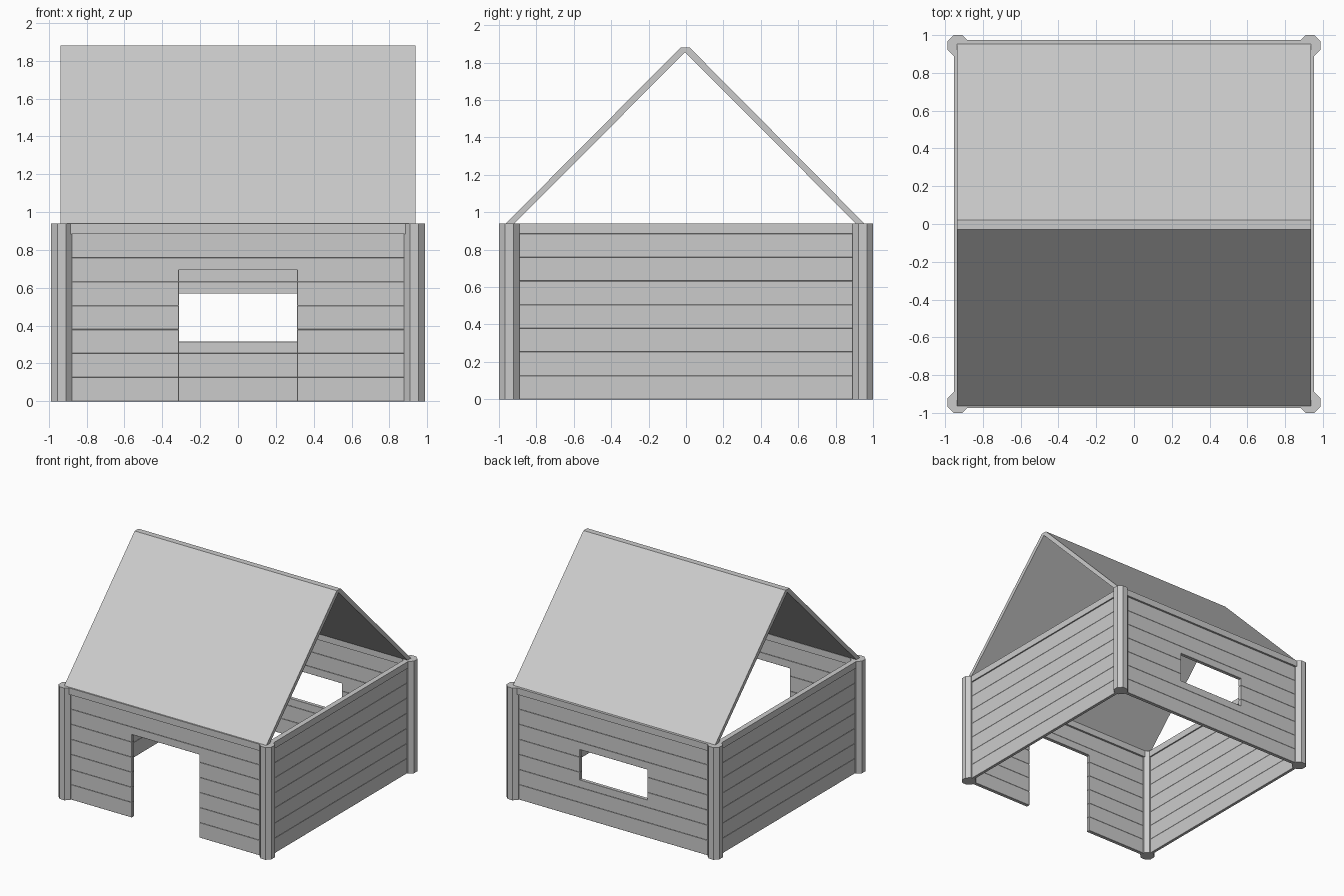
import bpy, bmesh, math
from mathutils import Matrix, Vector

cube = bpy.data.objects.get("Cube")
if cube:
    bpy.data.objects.remove(cube, do_unlink=True)

grey = bpy.data.materials.new("plain_grey")
grey.use_nodes = True
grey.diffuse_color = (0.6, 0.6, 0.6, 1)
grey.node_tree.nodes["Principled BSDF"].inputs["Base Color"].default_value = (0.6, 0.6, 0.6, 1)

PX, PY = 0.932, 0.945            # post centres
WALL_TOP, TOP = 0.885, 0.94
ROWS = 7
ROW = WALL_TOP / ROWS
GAP_X = 0.313                    # half width of door and window


def prism(name, outlines, depth, matrix, bevel=0):
    """Extrude flat outlines evenly to both sides of their plane."""
    bm = bmesh.new()
    for outline in outlines:
        face = bm.faces.new([bm.verts.new((u, v, -depth / 2)) for u, v in outline])
        new = bmesh.ops.extrude_face_region(bm, geom=[face])["geom"]
        bmesh.ops.translate(bm, vec=(0, 0, depth),
                            verts=[g for g in new if isinstance(g, bmesh.types.BMVert)])
    bmesh.ops.recalc_face_normals(bm, faces=bm.faces)
    bm.transform(matrix)
    mesh = bpy.data.meshes.new(name)
    bm.to_mesh(mesh)
    bm.free()
    mesh.materials.append(grey)
    obj = bpy.data.objects.new(name, mesh)
    bpy.context.collection.objects.link(obj)
    if bevel:
        mod = obj.modifiers.new("board_edges", "BEVEL")
        mod.width = bevel
        mod.segments = 1
    return obj


def rect(u0, u1, v0, v1):
    return [(u0, v0), (u1, v0), (u1, v1), (u0, v1)]


def boards(half, low=0, high=0):
    """Stacked boards with an opening between two heights."""
    result = []
    for i in range(ROWS):
        z0, z1 = i * ROW, (i + 1) * ROW
        if high <= z0 or low >= z1:
            result.append(rect(-half, half, z0, z1))
        elif low <= z0 and high >= z1:
            result += [rect(-half, -GAP_X, z0, z1), rect(GAP_X, half, z0, z1)]
        elif low <= z0:          # notch in the lower edge
            result.append([(-half, z0), (-GAP_X, z0), (-GAP_X, high), (GAP_X, high),
                           (GAP_X, z0), (half, z0), (half, z1), (-half, z1)])
        else:                    # notch in the upper edge
            result.append([(-half, z0), (half, z0), (half, z1), (GAP_X, z1),
                           (GAP_X, low), (-GAP_X, low), (-GAP_X, z1), (-half, z1)])
    return result


def upright(x, y, turn):
    return (Matrix.Translation((x, y, 0)) @ Matrix.Rotation(turn, 4, "Z")
            @ Matrix.Rotation(math.pi / 2, 4, "X"))


# Board walls, with a door in front and a window behind
prism("front_wall", boards(PX, 0, ROW * 5.5), 0.03, upright(0, -PY, 0), 0.0015)
prism("back_wall", boards(PX, ROW * 2.5, ROW * 4.5), 0.03, upright(0, PY, 0), 0.0015)
for side, name in ((-1, "right"), (1, "left")):
    prism(name + "_wall", boards(PY), 0.025, upright(side * PX, 0, math.pi / 2), 0.0015)
    prism(name + "_top_beam", [rect(-PY, PY, WALL_TOP, TOP)], 0.044,
          upright(side * PX, 0, math.pi / 2))
for side, name in ((-1, "front"), (1, "back")):
    prism(name + "_top_beam", [rect(-PX, PX, WALL_TOP, TOP)], 0.06, upright(0, side * PY, 0))

# Eight-sided corner posts
radius = 0.055 / math.cos(math.pi / 8)
octagon = [(radius * math.cos((k + 0.5) * math.pi / 4),
            radius * math.sin((k + 0.5) * math.pi / 4)) for k in range(8)]
for sx, across in ((-1, "right"), (1, "left")):
    for sy, along in ((-1, "front"), (1, "back")):
        prism(f"{along}_{across}_post", [octagon], TOP,
              Matrix.Translation((sx * PX, sy * PY, TOP / 2)))

# Gable roof, open at both ends, with a narrow flat ridge
roof = [(-0.958, TOP), (-0.025, 1.88), (0.025, 1.88), (0.958, TOP),
        (0.913, TOP), (0, 1.855), (-0.913, TOP)]
prism("roof", [roof], 1.875, upright(0, -0.005, math.pi / 2) @ Matrix.Translation((0, 0, 0)))
